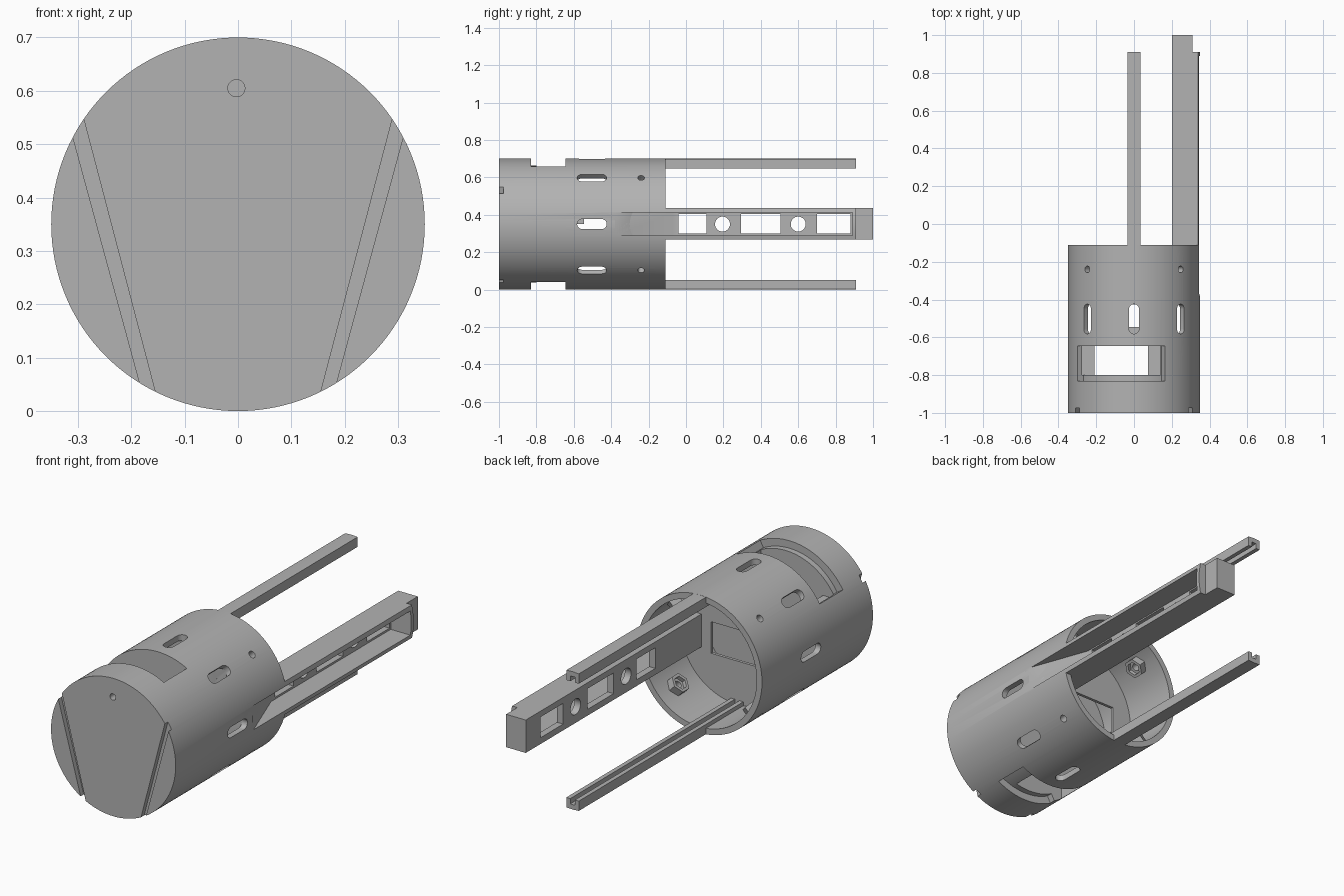
import bpy, bmesh
from math import sin, cos, pi, radians
from mathutils import Vector

cube = bpy.data.objects.get("Cube")
if cube:
    bpy.data.objects.remove(cube)

R, R_IN, CZ = 0.35, 0.32, 0.35
X, Y, Z = Vector((1, 0, 0)), Vector((0, 1, 0)), Vector((0, 0, 1))
CENTRE = Vector((0, 0, CZ))

grey = bpy.data.materials.new("plain grey")
grey.use_nodes = True
COLOR = (0.45, 0.45, 0.45, 1)
grey.diffuse_color = COLOR
grey.node_tree.nodes["Principled BSDF"].inputs["Base Color"].default_value = COLOR


def prism(name, pts, lo, hi, o=CENTRE, u=X, v=Z, w=Y):
    """Extrude a flat outline (u, v) along w from lo to hi."""
    bm = bmesh.new()
    a, b = ([bm.verts.new(o + u * p + v * q + w * d) for p, q in pts] for d in (lo, hi))
    bm.faces.new(a)
    bm.faces.new(b)
    n = len(pts)
    for i in range(n):
        j = (i + 1) % n
        bm.faces.new((a[i], a[j], b[j], b[i]))
    bmesh.ops.recalc_face_normals(bm, faces=bm.faces)
    me = bpy.data.meshes.new(name)
    bm.to_mesh(me)
    bm.free()
    me.materials.append(grey)
    ob = bpy.data.objects.new(name, me)
    bpy.context.collection.objects.link(ob)
    return ob


def arc(r, a0, a1, n, cx=0, cy=0):
    return [(cx + r * cos(radians(a0 + (a1 - a0) * i / n)),
             cy + r * sin(radians(a0 + (a1 - a0) * i / n))) for i in range(n + 1)]


def circle(r, n=32, cx=0, cy=0):
    return arc(r, 0, 360, n, cx, cy)[:-1]


def box(x0, x1, y0, y1, z0, z1):
    return prism("box_cutter", [(x0, z0), (x1, z0), (x1, z1), (x0, z1)], y0, y1, Vector())


def radial(name, pts, lo, hi, deg, y):
    """Prism pointing outward from the tube axis."""
    a = radians(deg)
    w = Vector((cos(a), 0, sin(a)))
    return prism(name, pts, lo, hi, CENTRE + Y * y, Y, Vector((-sin(a), 0, cos(a))), w)


def boolean(ob, tools, op="DIFFERENCE", keep=False):
    for t in tools:
        m = ob.modifiers.new("cut", "BOOLEAN")
        m.operation, m.object, m.solver = op, t, "EXACT"
        bpy.context.view_layer.objects.active = ob
        bpy.ops.object.modifier_apply(modifier=m.name)
        if not keep:
            bpy.data.objects.remove(t)


# Main tube: solid nose, middle chamber, bulkhead and open rear
body = prism("canister_body", circle(R, 128), -1, -0.11)
boolean(body, [prism("rear_bore", circle(R_IN, 128), -0.41, 0),
               prism("chamber", circle(R_IN, 128), -0.6, -0.425),
               box(-0.21, 0.146, -0.45, -0.38, 0.25, 0.41)])

# Nut bosses inside the wall on the diagonals
for deg in range(45, 360, 90):
    boolean(body, [radial("boss", circle(0.05, 6), 0.28, 0.335, deg, -0.24)], "UNION")
    boolean(body, [radial("nut_trap", circle(0.034, 6), 0.25, 0.3, deg, -0.24),
                   radial("screw_hole", circle(0.018, 24), 0.25, 0.4, deg, -0.24)])

# Eight long slots round the chamber
capsule = arc(0.027, -90, 90, 10, 0.052) + arc(0.027, 90, 270, 10, -0.052)
for deg in range(0, 360, 45):
    boolean(body, [radial("slot", capsule, 0.25, 0.4, deg, -0.503)])

# Curved recesses above and below, with a stepped well right through
for a0, a1 in ((62, 149), (242, 298)):
    outline = arc(0.38, a0, a1, 40) + arc(0.312, a1, a0, 40)
    boolean(body, [prism("recess", outline, -0.83, -0.645)])
boolean(body, [box(-0.275, 0.14, -0.8, -0.645, 0.49, 0.8),
               box(-0.21, 0.075, -0.8, -0.645, -0.1, 0.8)])

# Nose: two slanted grooves and a pin hole
for s in (1, -1):
    groove = [(s * 0.337, 0.615), (s * 0.1453, -0.09), (s * 0.1222, -0.09), (s * 0.307, 0.615)]
    boolean(body, [prism("groove", groove, -1.1, -0.975, Vector())])
boolean(body, [prism("pin_hole", circle(0.016, 24, -0.003, 0.255), -1.1, -0.9)])

# Side rail, rounded to the tube on its outer face
side_rail = box(0.2, 0.4, -0.415, 1, 0.268, 0.435)
side_rail.name = "side_rail"
boolean(side_rail, [prism("round_outer", circle(R, 128), -0.5, 1.2)], "INTERSECT")
boolean(side_rail, [box(0.31, 0.4, 0.91, 1.1, 0.2, 0.5)])

# Outer channel with a ramp running into the tube
channel = [(0.235, 0.89), (0.235, -0.07), (0.349, -0.38), (0.42, -0.38), (0.42, 0.89)]
cutter = prism("channel_cutter", channel, 0.29, 0.412, Vector(), X, Y, Z)
boolean(body, [cutter], keep=True)
boolean(side_rail, [cutter])

# Windows and round holes in the rail web
for y0, y1 in ((-0.04, 0.11), (0.295, 0.505), (0.7, 0.88)):
    boolean(side_rail, [box(0.1, 0.3, y0, y1, 0.3, 0.405)])
for y in (0.195, 0.6):
    boolean(side_rail, [radial("round_hole", circle(0.04), 0.1, 0.3, 0, y)])

# Grooved top and bottom rails
half = [(0.035, 0.348), (0.035, 0.298), (0.013, 0.298), (0.013, 0.325)]
profile = half + [(-p, q) for p, q in reversed(half)] + [(0, R)]
rails = [prism(name, [(p, s * q) for p, q in profile], -0.412, 0.91)
         for name, s in (("top_rail", 1), ("bottom_rail", -1))]

# Small tab on the chamber wall
tab = box(-0.04, 0.04, -0.605, -0.545, 0.35, 0.38)
tab.name = "chamber_tab"

for ob in [body, side_rail, tab] + rails:
    bpy.ops.object.select_all(action="DESELECT")
    ob.select_set(True)
    bpy.context.view_layer.objects.active = ob
    bpy.ops.object.shade_smooth_by_angle(angle=radians(25))
